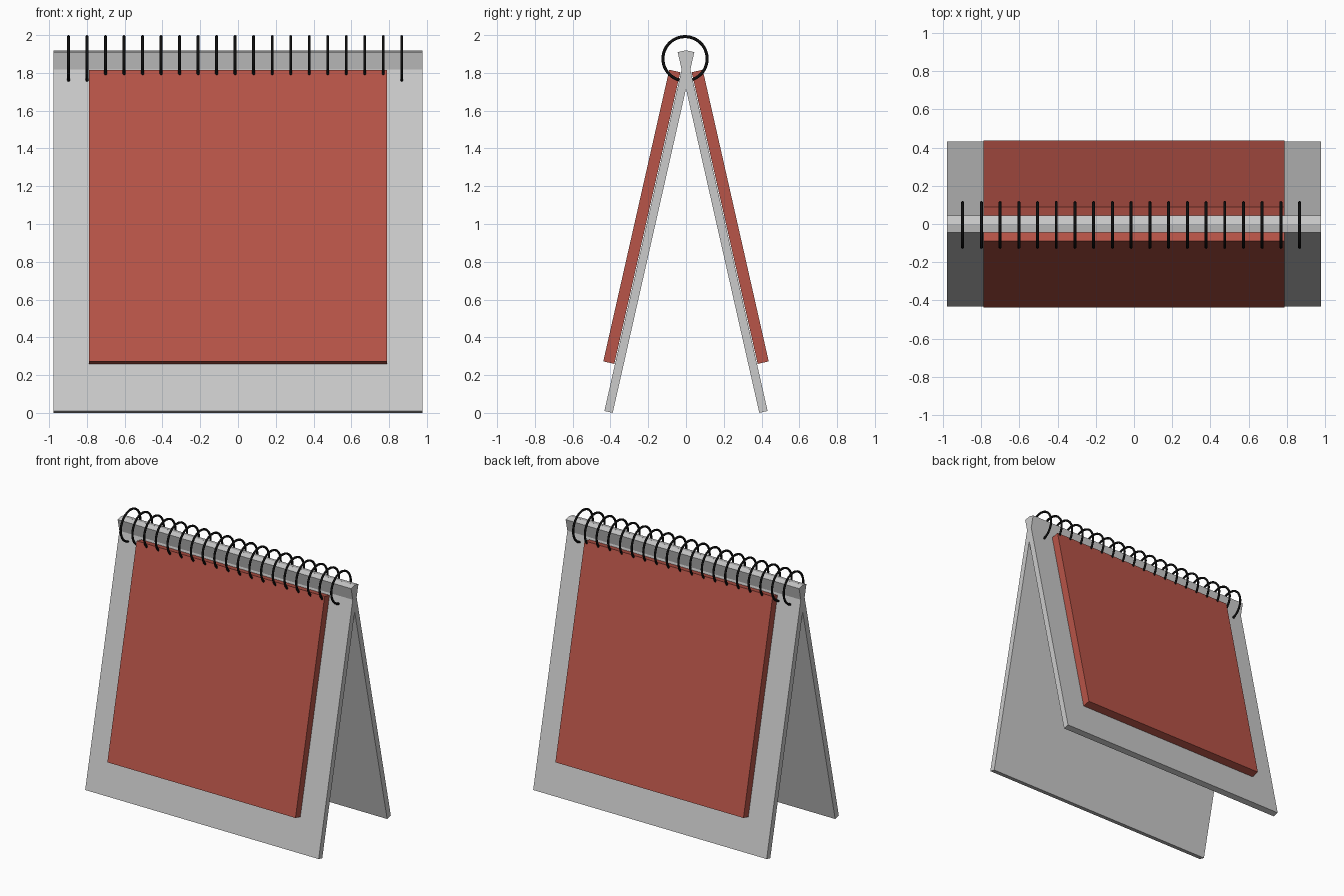
import bpy
from math import radians, pi

if "Cube" in bpy.data.objects:
    bpy.data.objects.remove(bpy.data.objects["Cube"])

TILT = radians(12.75)


def material(name, rgb):
    m = bpy.data.materials.new(name)
    m.diffuse_color = (*rgb, 1)
    m.use_nodes = True
    m.node_tree.nodes["Principled BSDF"].inputs["Base Color"].default_value = m.diffuse_color
    return m


red = material("page_red", (0.48, 0.09, 0.065))
black = material("wire_black", (0.004, 0.004, 0.004))


def slab(name, side, y, z, size, mat=None):
    # side -1 is the front panel, +1 the mirrored back panel
    bpy.ops.mesh.primitive_cube_add(size=1, location=(0, side * y, z))
    ob = bpy.context.object
    ob.name = name
    ob.scale = size
    ob.rotation_euler.x = side * TILT
    if mat:
        ob.data.materials.append(mat)
    return ob


# Crossed easel boards with a page pad on each outer face
for label, side in (("front", -1), ("back", 1)):
    slab(label + "_board", side, 0.194, 0.96, (1.956, 0.045, 1.958))
    slab(label + "_page_pad", side, 0.234, 1.038, (1.576, 0.06, 1.583), red)

# Row of wire binding rings along the top edge
COUNT, FIRST, LAST = 19, -0.897, 0.867
for i in range(COUNT):
    x = FIRST + (LAST - FIRST) * i / (COUNT - 1)
    bpy.ops.mesh.primitive_torus_add(
        major_radius=0.117, minor_radius=0.008,
        major_segments=48, minor_segments=10,
        location=(x, -0.005, 1.875), rotation=(0, pi / 2, 0))
    ring = bpy.context.object
    ring.name = f"binding_ring_{i + 1}"
    ring.data.materials.append(black)
    bpy.ops.object.shade_smooth()
